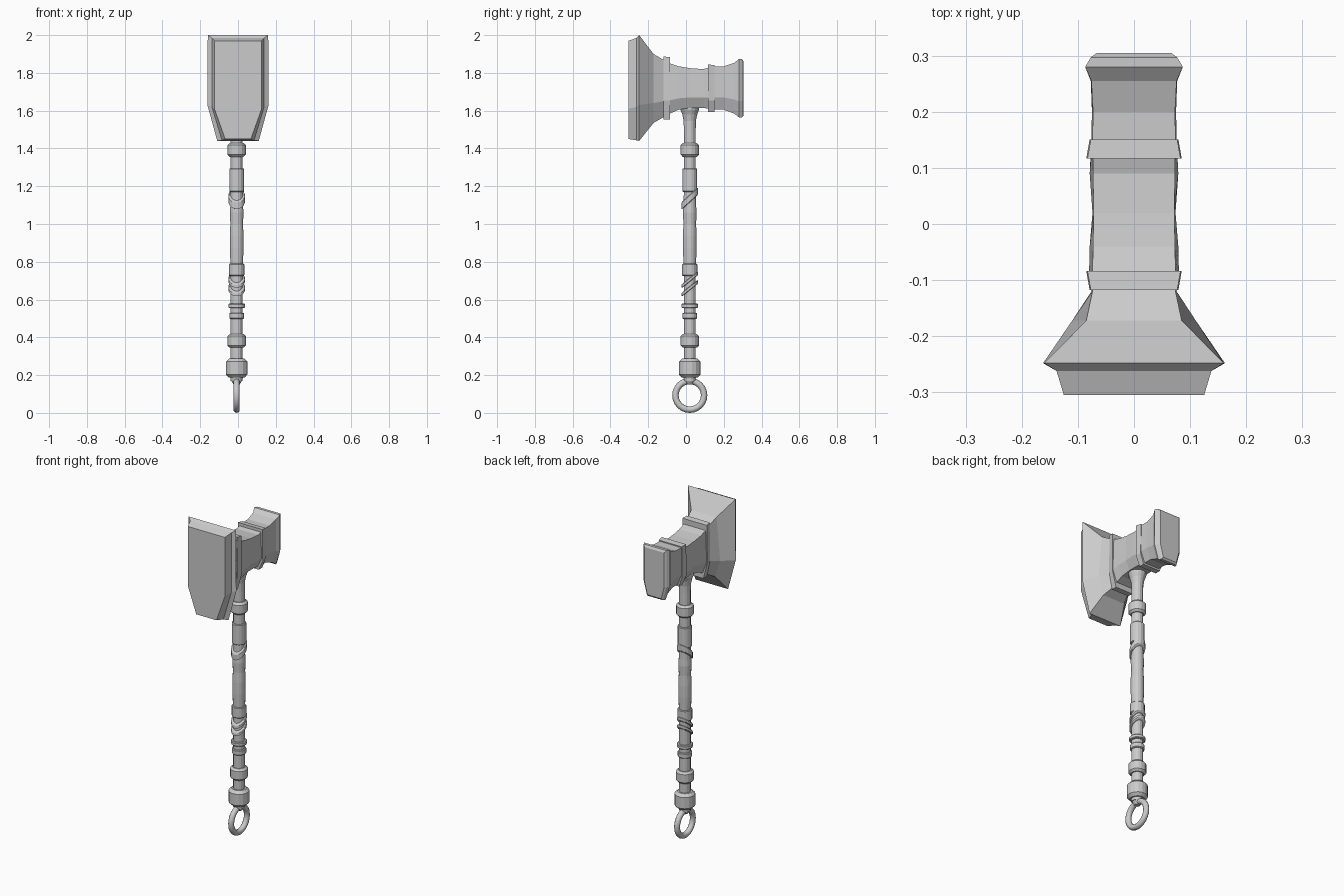
import bpy, bmesh, math
from mathutils import Matrix

cube = bpy.data.objects.get("Cube")
if cube:
    bpy.data.objects.remove(cube, do_unlink=True)

steel = bpy.data.materials.new("plain grey")
steel.use_nodes = True
GREY = (0.6, 0.6, 0.6, 1)
steel.diffuse_color = GREY
steel.node_tree.nodes["Principled BSDF"].inputs["Base Color"].default_value = GREY

SHAFT_X, SHAFT_Y = -0.007, 0.02


def skin(name, rings):
    """Bridge a list of equal-length point loops and cap both ends."""
    bm = bmesh.new()
    loops = [[bm.verts.new(p) for p in ring] for ring in rings]
    count = len(loops[0])
    for a, b in zip(loops, loops[1:]):
        for i in range(count):
            j = (i + 1) % count
            bm.faces.new((a[i], a[j], b[j], b[i]))
    bm.faces.new(loops[0])
    bm.faces.new(loops[-1])
    bmesh.ops.recalc_face_normals(bm, faces=bm.faces)
    mesh = bpy.data.meshes.new(name)
    bm.to_mesh(mesh)
    bm.free()
    mesh.materials.append(steel)
    obj = bpy.data.objects.new(name, mesh)
    bpy.context.collection.objects.link(obj)
    return obj


def section(y, top, bottom, w_top, w_side, w_low, knee):
    """Six-sided head outline with tapered lower corners."""
    half = [(w_top, top), (w_side, knee), (w_low, bottom)]
    return ([(x, y, z) for x, z in half]
            + [(-x, y, z) for x, z in reversed(half)])


def lathe(name, profile, slope=0.0, sides=16):
    """Turn (radius, height) pairs round the shaft axis; slope tilts them."""
    rings = []
    for r, z in profile:
        ring = []
        for i in range(sides):
            a = math.tau * (i + 0.5) / sides
            x, y = r * math.cos(a), r * math.sin(a)
            ring.append((SHAFT_X + x, SHAFT_Y + y, z + slope * y))
        rings.append(ring)
    return skin(name, rings)


def collar(name, low, high, radius, bevel=0.012, slope=0.0):
    """Ring with bevelled rims."""
    return lathe(name, [(radius - bevel, low), (radius, low + bevel),
                        (radius, high - bevel), (radius - bevel, high)], slope)


# Hammer head: broad striking face in front, small one behind
skin("hammer_head", [section(*s) for s in [
    (-0.305, 1.97, 1.45, 0.125, 0.125, 0.068, 1.61),
    (-0.262, 1.985, 1.443, 0.138, 0.138, 0.085, 1.62),
    (-0.248, 2.0, 1.44, 0.16, 0.162, 0.11, 1.63),
    (-0.172, 1.90, 1.535, 0.085, 0.11, 0.075, 1.64),
    (-0.12, 1.87, 1.565, 0.074, 0.076, 0.055, 1.65),
    (-0.085, 1.85, 1.585, 0.074, 0.08, 0.053, 1.655),
    (-0.04, 1.835, 1.605, 0.073, 0.079, 0.052, 1.665),
    (0.02, 1.825, 1.615, 0.072, 0.074, 0.05, 1.67),
    (0.09, 1.82, 1.615, 0.073, 0.079, 0.05, 1.67),
    (0.15, 1.835, 1.605, 0.074, 0.076, 0.05, 1.67),
    (0.2, 1.835, 1.605, 0.073, 0.075, 0.05, 1.67),
    (0.255, 1.853, 1.585, 0.076, 0.077, 0.052, 1.66),
    (0.28, 1.873, 1.565, 0.087, 0.087, 0.06, 1.65),
    (0.297, 1.873, 1.565, 0.077, 0.077, 0.054, 1.65),
    (0.305, 1.86, 1.575, 0.066, 0.066, 0.046, 1.65)]])

# Raised straps around the head
for name, y, top, low, direction in [("front_strap", -0.101, 1.885, 1.553, 1),
                                     ("back_strap", 0.134, 1.843, 1.594, -1)]:
    rings = []
    for side in (-1, 1):
        outer = 0.082 + 0.003 * side * direction
        rim = y + side * 0.017
        rings.append(section(rim, top - 0.002 * side, low, outer - 0.002,
                             outer, 0.058, 1.655))
    skin(name, rings)

# Socket under the head and the long shaft
lathe("head_socket", [(0.03, 1.40), (0.033, 1.545), (0.04, 1.58),
                      (0.05, 1.605), (0.05, 1.65)])
lathe("shaft", [(0.032, 0.17), (0.032, 0.72), (0.034, 0.8), (0.037, 0.87),
                (0.037, 0.94), (0.034, 1.0), (0.037, 1.06), (0.034, 1.1),
                (0.032, 1.17), (0.032, 1.5)])

# Collars and flat grip wraps
collar("upper_collar", 1.355, 1.43, 0.049)
collar("lower_collar", 0.345, 0.418, 0.05)
collar("pommel", 0.187, 0.287, 0.058, 0.016)
for i, (low, high, radius) in enumerate([(1.17, 1.295, 0.04),
                                         (0.725, 0.79, 0.041),
                                         (0.555, 0.578, 0.045),
                                         (0.498, 0.53, 0.04)]):
    collar(f"grip_wrap_{i + 1}", low, high, radius, 0.004)

# Slanted cords wound round the grip
for i, (z, height, slope) in enumerate([(1.135, 0.04, 0.9), (0.705, 0.022, 0.8),
                                        (0.66, 0.022, 0.8)]):
    collar(f"slanted_cord_{i + 1}", z - height / 2, z + height / 2,
           0.044, 0.004, slope)

# Hanging ring and its mount
lathe("ring_mount", [(0.016, 0.15), (0.026, 0.165), (0.036, 0.192)])
bpy.ops.mesh.primitive_torus_add(major_radius=0.076, minor_radius=0.017,
                                 major_segments=24, minor_segments=10)
ring = bpy.context.object
ring.name = "hanging_ring"
ring.data.transform(Matrix.Translation((SHAFT_X, SHAFT_Y, 0.093))
                    @ Matrix.Rotation(math.pi / 2, 4, 'Y'))
ring.data.materials.append(steel)
bpy.ops.object.shade_smooth_by_angle(angle=math.radians(40))
